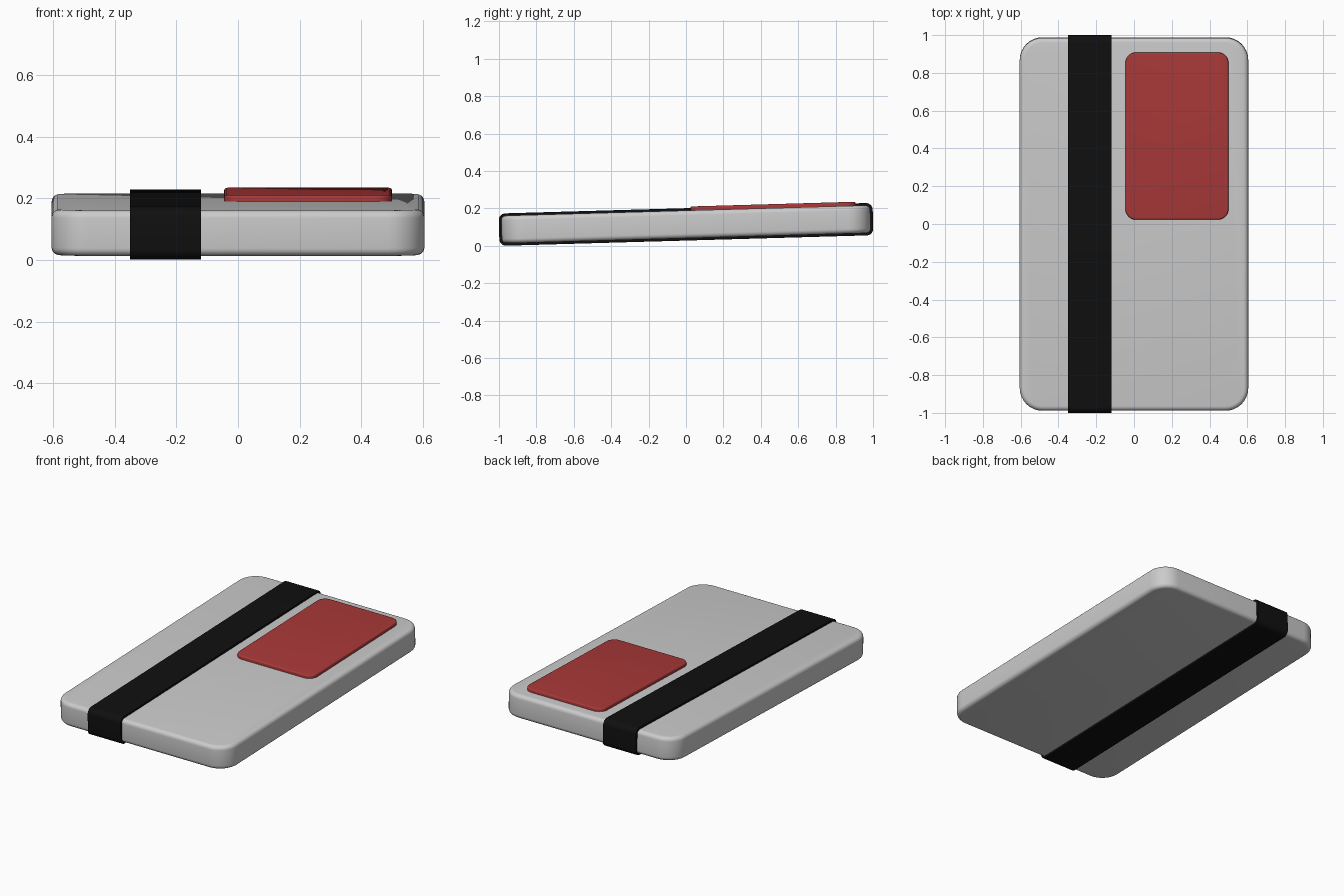
import bpy, bmesh, math
from mathutils import Matrix

if "Cube" in bpy.data.objects:
    bpy.data.objects.remove(bpy.data.objects["Cube"])

# The whole object leans slightly: the back edge is raised
TILT = Matrix.Translation((0, 0, 0.1145)) @ Matrix.Rotation(0.0285, 4, 'X')


def rounded_rect(w, h, r, n=8):
    pts = []
    for k, (sx, sy) in enumerate([(1, 1), (-1, 1), (-1, -1), (1, -1)]):
        for i in range(n + 1):
            a = math.pi / 2 * (k + i / n)
            pts.append((sx * (w / 2 - r) + r * math.cos(a),
                        sy * (h / 2 - r) + r * math.sin(a)))
    return pts


def finish(name, bm, color=None):
    bmesh.ops.recalc_face_normals(bm, faces=bm.faces)
    me = bpy.data.meshes.new(name)
    bm.to_mesh(me)
    bm.free()
    ob = bpy.data.objects.new(name, me)
    bpy.context.collection.objects.link(ob)
    ob.matrix_world = TILT
    if color:
        mat = bpy.data.materials.new(name + "_color")
        mat.diffuse_color = color
        mat.use_nodes = True
        mat.node_tree.nodes["Principled BSDF"].inputs["Base Color"].default_value = mat.diffuse_color
        me.materials.append(mat)
    bpy.ops.object.select_all(action='DESELECT')
    ob.select_set(True)
    bpy.context.view_layer.objects.active = ob
    bpy.ops.object.shade_smooth_by_angle(angle=math.radians(35))
    return ob


def slab(name, cx, cy, w, h, z0, z1, r, bevel, both, color=None):
    bm = bmesh.new()
    f = bm.faces.new([bm.verts.new((cx + x, cy + y, z0))
                      for x, y in rounded_rect(w, h, r)])
    ret = bmesh.ops.extrude_face_region(bm, geom=[f], use_keep_orig=True)
    top = [v for v in ret['geom'] if isinstance(v, bmesh.types.BMVert)]
    bmesh.ops.translate(bm, verts=top, vec=(0, 0, z1 - z0))
    bmesh.ops.recalc_face_normals(bm, faces=bm.faces)
    rims = [e for e in bm.edges
            if abs(e.verts[0].co.z - e.verts[1].co.z) < 1e-6
            and (both or e.verts[0].co.z > z1 - 1e-5)]
    bmesh.ops.bevel(bm, geom=rims, offset=bevel, segments=5,
                    profile=0.5, affect='EDGES')
    return finish(name, bm, color)


# Main cover
slab("body", 0, 0, 1.21, 1.975, -0.074, 0.074, 0.12, 0.025, True)

# Raised label panel
slab("label_panel", 0.2275, 0.468, 0.545, 0.885, 0.07, 0.095, 0.055, 0.009,
     False, (0.40, 0.04, 0.04, 1))

# Elastic strap wrapped lengthwise around the body
bm = bmesh.new()
loops = []
for w, h, r in ((2.0, 0.173, 0.036), (1.973, 0.146, 0.024)):
    for x in (-0.35, -0.12):
        loops.append([bm.verts.new((x, y, z)) for y, z in rounded_rect(w, h, r)])
n = len(loops[0])
for a, b in ((0, 1), (1, 3), (3, 2), (2, 0)):
    for i in range(n):
        j = (i + 1) % n
        bm.faces.new((loops[a][i], loops[a][j], loops[b][j], loops[b][i]))
finish("elastic_strap", bm, (0.005, 0.005, 0.005, 1))
